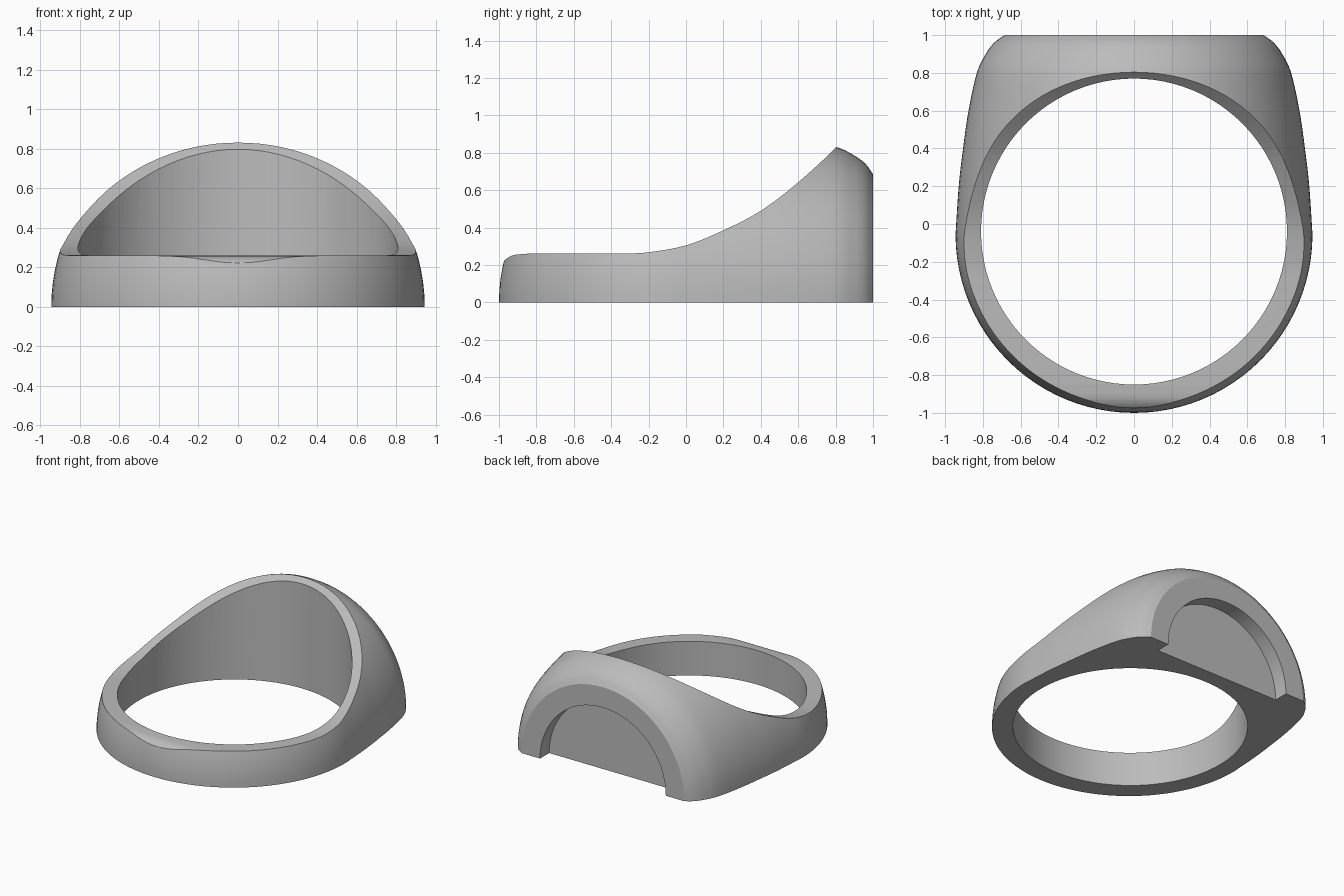
import bpy, bmesh, math
from mathutils import Vector, Matrix

cube = bpy.data.objects.get("Cube")
if cube:
    bpy.data.objects.remove(cube, do_unlink=True)

metal = bpy.data.materials.new("grey metal")
metal.use_nodes = True
GREY = (0.5, 0.5, 0.5, 1)
metal.diffuse_color = GREY
metal.node_tree.nodes["Principled BSDF"].inputs["Base Color"].default_value = GREY


def smooth_path(points, steps=5):
    """Catmull-Rom curve through 2D points."""
    p = [Vector(q) for q in points]
    p = [2 * p[0] - p[1]] + p + [2 * p[-1] - p[-2]]
    out = []
    for a, b, c, d in zip(p, p[1:], p[2:], p[3:]):
        for i in range(steps):
            t = i / steps
            out.append(0.5 * (2 * b + (c - a) * t + (2 * a - 5 * b + 4 * c - d) * t**2
                              + (3 * b - a - 3 * c + d) * t**3))
    return out + [p[-2]]


def make_object(name, bm):
    bmesh.ops.recalc_face_normals(bm, faces=bm.faces)
    mesh = bpy.data.meshes.new(name)
    bm.to_mesh(mesh)
    bm.free()
    ob = bpy.data.objects.new(name, mesh)
    bpy.context.collection.objects.link(ob)
    mesh.materials.append(metal)
    return ob


def cylinder(name, radius, depth, matrix, segments):
    bm = bmesh.new()
    bmesh.ops.create_cone(bm, cap_ends=True, segments=segments, radius1=radius,
                          radius2=radius, depth=depth, matrix=matrix)
    return make_object(name, bm)


# Outer body: round front, flaring shoulders and a flat rounded back, turned about y
R, CY = 0.945, -0.055
front = [Vector((R * math.sin(a), CY - R * math.cos(a)))
         for a in [math.pi / 2 * i / 24 for i in range(24)]]
shoulders = smooth_path([(R, CY), (0.928, 0.2), (0.905, 0.4), (0.876, 0.6), (0.832, 0.8),
                         (0.785, 0.9), (0.74, 0.96), (0.685, 1.0)])
bm = bmesh.new()
verts = [bm.verts.new((r, y, 0)) for r, y in front + shoulders + [Vector((0, 1))]]
edges = [bm.edges.new(pair) for pair in zip(verts, verts[1:])]
bmesh.ops.spin(bm, geom=verts + edges, cent=(0, 0, 0), axis=(0, 1, 0),
               angle=math.tau, steps=96, use_merge=False)
bmesh.ops.remove_doubles(bm, verts=bm.verts, dist=0.0005)
# Keep the upper half and close its flat underside
bmesh.ops.bisect_plane(bm, geom=bm.verts[:] + bm.edges[:] + bm.faces[:], dist=0.0001,
                       plane_co=(0, 0, 0), plane_no=(0, 0, 1), clear_inner=True)
bmesh.ops.holes_fill(bm, edges=[e for e in bm.edges if e.is_boundary], sides=0)
ring = make_object("ring_body", bm)

# Sweeping top cut, rounded off at the front of the band
rim = smooth_path([(-1.02, 0.15), (-0.985, 0.21), (-0.93, 0.25), (-0.85, 0.26)])
rim += smooth_path([(-0.35, 0.26), (-0.2, 0.268), (0, 0.305), (0.2, 0.385), (0.4, 0.49),
                    (0.6, 0.642), (0.81, 0.837), (1.0, 1.05)], 6)
bm = bmesh.new()
outline = rim + [Vector((1.0, 1.5)), Vector((-1.2, 1.5)), Vector((-1.2, 0.15))]
face = bm.faces.new([bm.verts.new((-1.2, y, z)) for y, z in outline])
side = bmesh.ops.extrude_face_region(bm, geom=[face])["geom"]
bmesh.ops.translate(bm, vec=(2.4, 0, 0),
                    verts=[v for v in side if isinstance(v, bmesh.types.BMVert)])
top_cut = make_object("top_cutter", bm)

# Finger hole and the half-round recess in the back face
hole = cylinder("finger_hole_cutter", 0.81, 4, Matrix.Translation((0, -0.04, 0)), 96)
recess = cylinder("recess_cutter", 0.53, 0.4, Matrix.Translation((0, 1.09, 0))
                  @ Matrix.Rotation(math.pi / 2, 4, 'X'), 64)

bpy.ops.object.select_all(action='DESELECT')
bpy.context.view_layer.objects.active = ring
ring.select_set(True)
for cutter in (top_cut, hole, recess):
    cutter.hide_render = True
    mod = ring.modifiers.new(cutter.name, 'BOOLEAN')
    mod.operation, mod.solver, mod.object = 'DIFFERENCE', 'EXACT', cutter
    bpy.ops.object.modifier_apply(modifier=mod.name)
    bpy.data.objects.remove(cutter, do_unlink=True)

bpy.ops.object.shade_smooth_by_angle(angle=math.radians(25))
